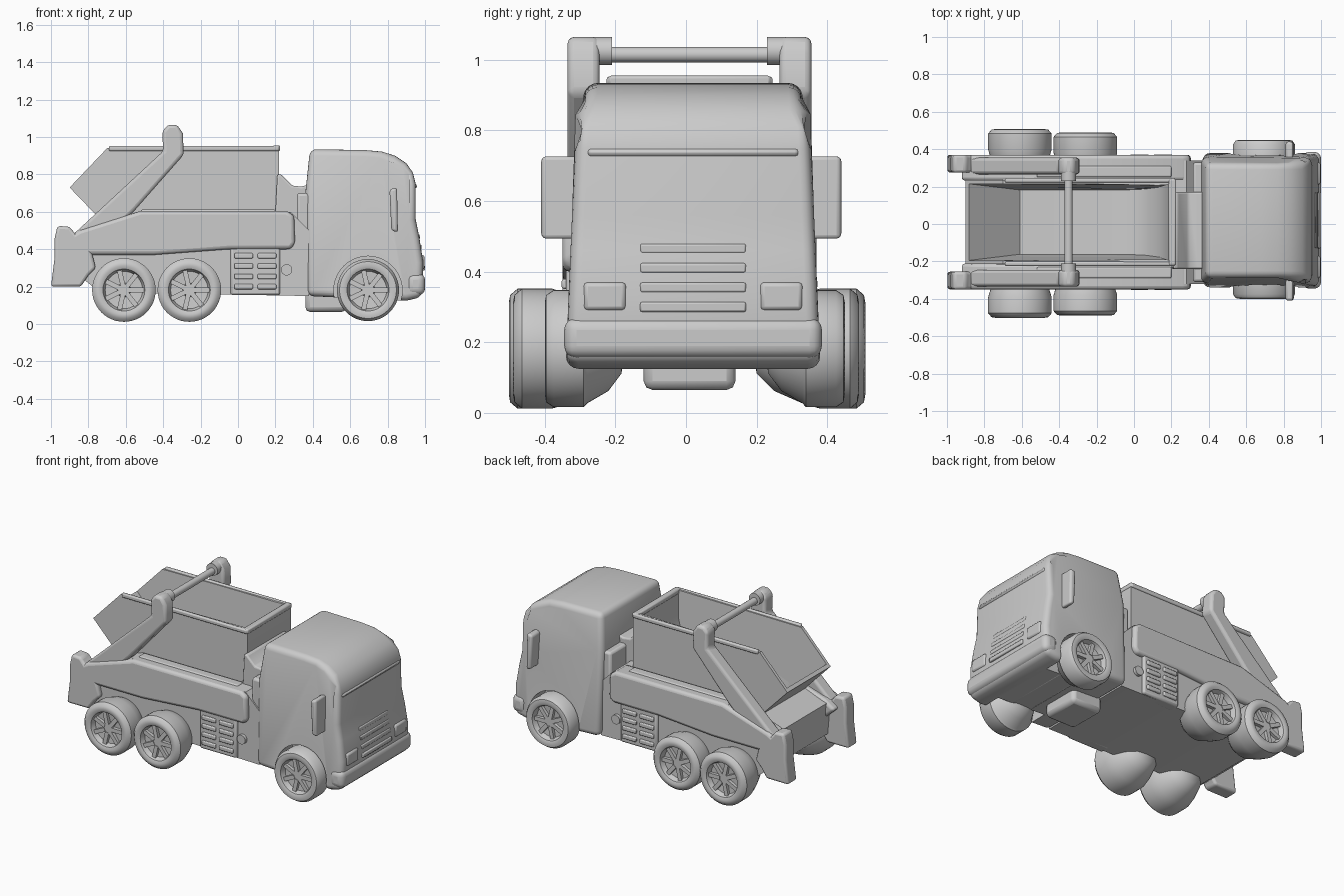
import bpy, bmesh, math
from mathutils import Matrix

if "Cube" in bpy.data.objects:
    bpy.data.objects.remove(bpy.data.objects["Cube"])

YC = 0.01  # the model's slight sideways offset


def make(name, bm, bevel=0.0, seg=3):
    bmesh.ops.recalc_face_normals(bm, faces=bm.faces)
    me = bpy.data.meshes.new(name)
    bm.to_mesh(me)
    bm.free()
    ob = bpy.data.objects.new(name, me)
    bpy.context.collection.objects.link(ob)
    if bevel:
        add_bevel(ob, bevel, seg)
    return ob


def add_bevel(ob, width, seg=3):
    m = ob.modifiers.new("bevel", 'BEVEL')
    m.width, m.segments, m.limit_method = width, seg, 'ANGLE'
    m.angle_limit = math.radians(35)
    return m


def apply(ob, m):
    bpy.context.view_layer.objects.active = ob
    bpy.ops.object.modifier_apply(modifier=m.name)


def prism(name, pts, y0, y1, bevel=0.0, seg=3):
    """Closed solid: an x-z profile extruded from y0 to y1."""
    bm = bmesh.new()
    a = [bm.verts.new((x, y0, z)) for x, z in pts]
    b = [bm.verts.new((x, y1, z)) for x, z in pts]
    bm.faces.new(a)
    bm.faces.new(b[::-1])
    for i in range(len(pts)):
        bm.faces.new((a[i - 1], a[i], b[i], b[i - 1]))
    return make(name, bm, bevel, seg)


def box(name, x0, x1, y0, y1, z0, z1, bevel=0.01, seg=2):
    return prism(name, [(x0, z0), (x1, z0), (x1, z1), (x0, z1)], y0, y1, bevel, seg)


def rod(name, x, z, r, y0, y1, n=24):
    bm = bmesh.new()
    bmesh.ops.create_cone(bm, cap_ends=True, segments=n, radius1=r, radius2=r, depth=y1 - y0,
                          matrix=Matrix.Translation((x, (y0 + y1) / 2, z)) @ Matrix.Rotation(math.pi / 2, 4, 'X'))
    return make(name, bm)


def cut(ob, cutter):
    m = ob.modifiers.new("cut", 'BOOLEAN')
    m.operation, m.object, m.solver = 'DIFFERENCE', cutter, 'EXACT'
    apply(ob, m)


def wheel(name, x, y, s, r=0.17, depth=1.0):
    """Lathed tyre and dished rim with spokes; y is the outer face, s the side."""
    prof = [(0, -.025), (.03, -.025), (.038, -.045), (.10, -.04), (.112, -.008), (.13, 0), (.152, -.004),
            (r, -.025), (r, -.11), (.155, -.16 * depth), (.12, -.24 * depth), (.07, -.29 * depth), (0, -.3 * depth)]
    bm = bmesh.new()
    vs = [bm.verts.new((a, y + s * d, 0)) for a, d in prof]
    es = [bm.edges.new(p) for p in zip(vs, vs[1:])]
    bmesh.ops.spin(bm, geom=vs + es, cent=(0, 0, 0), axis=(0, 1, 0), angle=2 * math.pi, steps=48)
    bmesh.ops.remove_doubles(bm, verts=bm.verts, dist=1e-5)
    for i in range(7):
        bmesh.ops.create_cube(bm, size=1, matrix=Matrix.Rotation(i * 2 * math.pi / 7, 4, 'Y')
                              @ Matrix.Translation((.068, y - s * .037, 0)) @ Matrix.Diagonal((.085, .03, .026, 1)))
    bmesh.ops.translate(bm, verts=bm.verts, vec=(x, 0, .182))
    return make(name, bm)


# Cab: side profile, narrowing towards the roof, rounded, then wheel arches cut out
cab = prism("cab", [(.37, .15), (.90, .125), (.985, .145), (.99, .33), (.97, .46), (.95, .56), (.95, .75),
                    (.935, .81), (.90, .86), (.84, .90), (.77, .922), (.68, .93), (.385, .935), (.36, .70)],
            YC - .35, YC + .37)
for v in cab.data.vertices:
    k = 1 - .07 * max(0, v.co.z - .15) / .6 - (.06 if v.co.z > .84 else 0)
    v.co.y = .02 + (v.co.y - .02) * k
apply(cab, add_bevel(cab, .035, 4))
for s in (1, -1):
    y = .02 + s * .32
    arch = rod("arch_cutter", .695, .18, .183, y - .1, y + .1, 40)
    cut(cab, arch)
    bpy.data.objects.remove(arch)

# Cab front: bumper, grille bars, windscreen brow and headlights
box("bumper", .90, 1.0, -.345, .385, .155, .27, .035, 4)
for z in (.30, .355, .41, .465):
    box("grille_bar", .93, 1.0 - (z - .3) * .17, -.13, .17, z - .014, z + .014, .006)
box("windscreen_brow", .91, .957, -.28, .32, .725, .75, .012)
for s in (1, -1):
    y = .02 + s * .25
    box("headlight", .94, .997, y - .06, y + .06, .29, .37, .012)

# Mirrors
for s in (1, -1):
    prism("mirror", [(.82, .50), (.855, .49), (.85, .73), (.81, .72)],
          *sorted((.015 + s * .31, .015 + s * .425)), .014)

# Body core with sloping tail, and the link behind the cab
body = prism("body", [(-.85, .26), (-.74, .17), (.38, .15), (.38, .50), (.28, .60), (-.54, .60), (-.87, .48)],
             YC - .33, YC + .33)
prism("cab_link", [(.19, .40), (.39, .40), (.39, .75), (.34, .735), (.29, .74), (.23, .80), (.21, .80)],
      -.24, .17, .012)
box("cab_back_column", .315, .39, -.31, .33, .20, .70, .015)
box("front_underbox", .36, .58, -.12, .14, .065, .22, .025)
box("front_axle_beam", .62, .78, -.26, .28, .13, .25, .02)

# Side parts, repeated on both sides
for s in (1, -1):
    def span(a, b):
        return sorted((YC + s * a, YC + s * b))
    prism("side_rail", [(-.93, .45), (-.84, .37), (-.45, .37), (-.05, .40), (.28, .40), (.305, .43),
                        (.30, .58), (.26, .605), (-.52, .605), (-.85, .50)], *span(.22, .36), .02)
    box("rail_strip", -.52, .20, *span(.24, .30), .59, .612, .008)
    box("side_locker", -.04, .225, *span(.28, .35), .155, .42, .012)
    for z in (.20, .255, .31, .365):
        for x in (-.02, .105):
            box("locker_rib", x, x + .10, *span(.33, .362), z - .014, z + .014, .006)
    rod("locker_fitting", .26, .29, .03, *span(.28, .35))
    prism("tail_bracket", [(-1, .20), (-.84, .20), (-.80, .26), (-.76, .30), (-.80, .45), (-.86, .47), (-.90, .52),
                           (-.965, .525), (-.98, .46), (-.98, .36)], *span(.265, .36), .015)
    prism("lift_arm", [(-.88, .48), (-.40, .925), (-.405, 1.03), (-.375, 1.065), (-.325, 1.065), (-.295, 1.02),
                       (-.29, .905), (-.55, .61), (-.70, .46)], *span(.255, .345), .018)
    rod("arm_pin", -.35, 1.025, .04, *span(.22, .30))

# Crossbar between the arms
rod("arm_crossbar", -.35, 1.015, .022, YC - .27, YC + .27)

# Open skip container sunk into the body, hollowed by a tub with sloping ends
skip = prism("skip", [(-.90, .73), (-.70, .94), (.22, .95), (.22, .60), (.12, .46), (-.64, .46)], -.215, .235)
tub = prism("skip_cutter", [(-1, .75), (-.885, .75), (-.61, .49), (-.05, .49), (.06, .53),
                            (.14, .62), (.19, .76), (.19, 1.1), (-1, 1.1)], -.195, .215)
for v in tub.data.vertices:
    if v.co.z < .7:
        v.co.y = YC + (v.co.y - YC) * (1 - (.76 - v.co.z) * .6)
cut(skip, tub)
cut(body, tub)
bpy.data.objects.remove(tub)
box("skip_front_rim", .185, .225, -.22, .24, .925, .955, .008)
for y in (-.213, .233):
    box("skip_side_rim", -.69, .22, y - .012, y + .012, .925, .953, .008)

# Wheels
for s in (1, -1):
    wheel("front_wheel", .695, .025 + s * .425, s, .166, .75)
    wheel("rear_wheel", -.61, .003 + s * .505, s)
    wheel("middle_wheel", -.26, s * .49, s)

# Smooth shading with crisp edges
bpy.ops.object.select_all(action='SELECT')
bpy.context.view_layer.objects.active = cab
bpy.ops.object.shade_smooth_by_angle(angle=math.radians(40))
